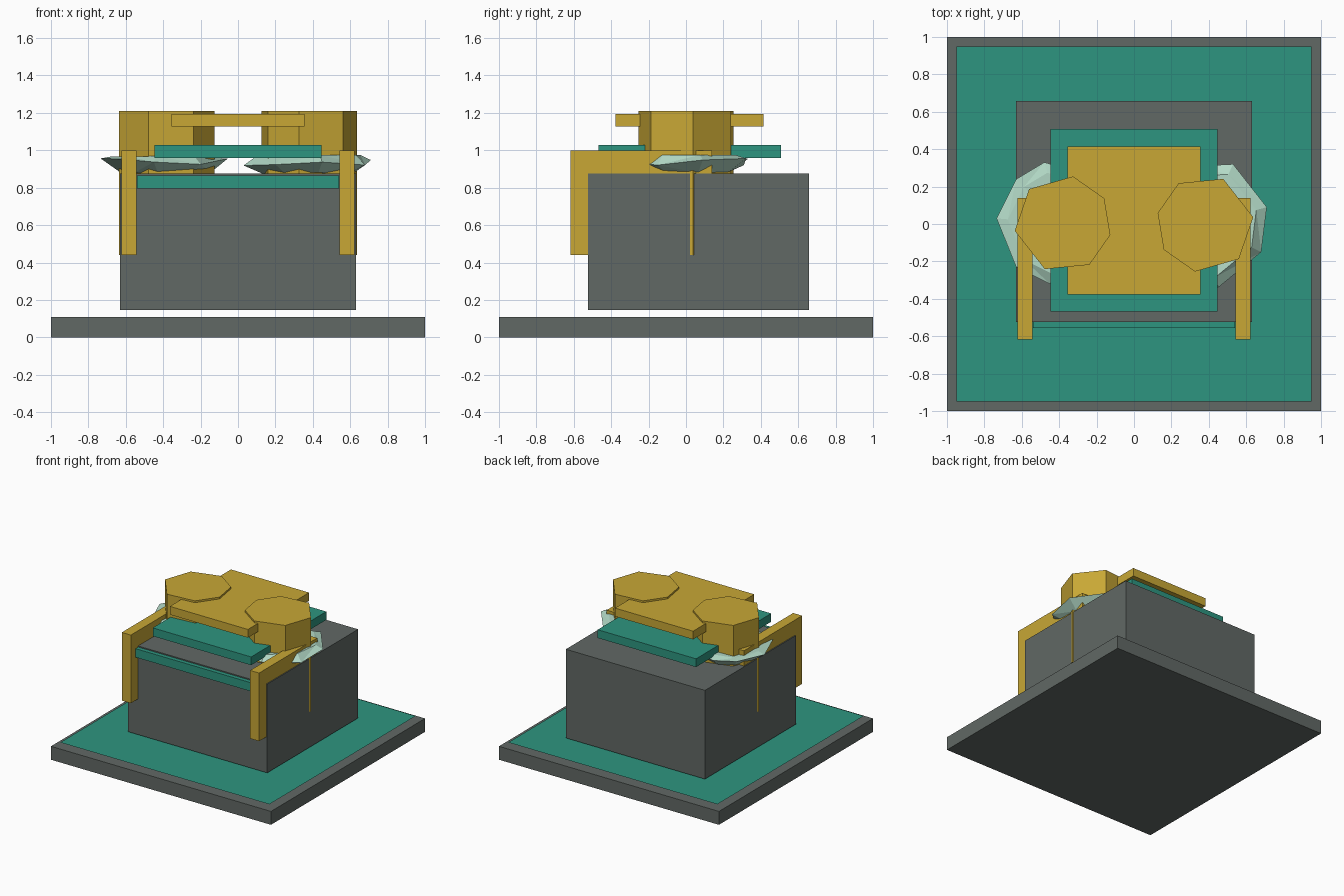
import bpy, bmesh, math, random

random.seed(4)
cube = bpy.data.objects.get("Cube")
if cube:
    bpy.data.objects.remove(cube, do_unlink=True)


def material(name, rgb):
    m = bpy.data.materials.new(name)
    m.use_nodes = True
    m.diffuse_color = (*rgb, 1)
    m.node_tree.nodes["Principled BSDF"].inputs["Base Color"].default_value = (*rgb, 1)
    return m


GREY = material("slate grey", (0.12, 0.14, 0.13))
TEAL = material("teal", (0.027, 0.30, 0.215))
GOLD = material("gold", (0.58, 0.39, 0.036))
MINT = material("pale mint", (0.45, 0.70, 0.57))


def finish(name, bm, mat):
    bmesh.ops.recalc_face_normals(bm, faces=bm.faces)
    mesh = bpy.data.meshes.new(name)
    bm.to_mesh(mesh)
    bm.free()
    mesh.materials.append(mat)
    obj = bpy.data.objects.new(name, mesh)
    bpy.context.scene.collection.objects.link(obj)
    return obj


def box(name, mat, xs, ys, zs):
    bm = bmesh.new()
    bmesh.ops.create_cube(bm, size=1)
    for v in bm.verts:
        for i, (lo, hi) in enumerate((xs, ys, zs)):
            v.co[i] = hi if v.co[i] > 0 else lo
    return finish(name, bm, mat)


def loft(name, mat, rings):
    """Join stacked closed rings of points and cap both ends."""
    bm = bmesh.new()
    loops = [[bm.verts.new(p) for p in ring] for ring in rings]
    for a, b in zip(loops, loops[1:]):
        for i in range(len(a)):
            j = (i + 1) % len(a)
            bm.faces.new((a[i], a[j], b[j], b[i]))
    bm.faces.new(loops[0][::-1])
    bm.faces.new(loops[-1])
    return finish(name, bm, mat)


# Ground slab and the thin sheet above it
box("base_slab", GREY, (-1, 1), (-1, 1), (0, 0.11))
bm = bmesh.new()
bmesh.ops.create_grid(bm, x_segments=1, y_segments=1, size=0.95)
for v in bm.verts:
    v.co.z = 0.136
finish("ground_sheet", bm, TEAL)

# Main block, front trim and stacked roof plates
box("main_block", GREY, (-0.632, 0.632), (-0.523, 0.657), (0.146, 0.875))
box("front_trim", TEAL, (-0.54, 0.54), (-0.557, -0.5), (0.795, 0.866))
box("lower_roof_plate", TEAL, (-0.447, 0.447), (-0.468, 0.508), (0.96, 1.028))
box("upper_roof_plate", GOLD, (-0.355, 0.355), (-0.378, 0.415), (1.127, 1.195))

# Side brackets
for side, s in (("left", 1), ("right", -1)):
    xs = sorted((s * 0.542, s * 0.624))
    box(side + "_bracket", GOLD, xs, (-0.617, 0.138), (0.44, 1.0))

# Uneven seven-sided drums, the second one turned half way round
angles = [math.radians(a) for a in (8, 68, 123, 167, 212, 258, 314)]
for side, s in (("left", 1), ("right", -1)):
    rings = [[(s * (0.38 + 0.26 * math.cos(a)), s * 0.26 * math.sin(a), z)
              for a in angles] for z in (0.44, 1.21)]
    loft(side + "_drum", GOLD, rings)

# Faceted flat rocks around the drums
outlines = {
    "left": [(0.71, 0.09), (0.68, -0.15), (0.45, -0.34), (0.2, -0.27),
             (0.03, -0.04), (0.12, 0.2), (0.33, 0.31), (0.53, 0.32)],
    "right": [(-0.735, 0.03), (-0.63, -0.23), (-0.45, -0.32), (-0.2, -0.26),
              (-0.055, 0), (-0.15, 0.24), (-0.48, 0.33), (-0.63, 0.24)],
}
for side, outline in outlines.items():
    cx = 0.38 if side == "left" else -0.38

    def ring(scale, z, jitter):
        return [(cx + (x - cx) * scale, y * scale, z + random.uniform(-jitter, jitter))
                for x, y in outline]

    rock = loft(side + "_rock", MINT, [ring(0.72, 0.882, 0.006), ring(1, 0.935, 0.025),
                                       ring(0.83, 0.967, 0.012)])
    bm = bmesh.new()
    bm.from_mesh(rock.data)
    bmesh.ops.triangulate(bm, faces=bm.faces)
    bm.to_mesh(rock.data)
    bm.free()
